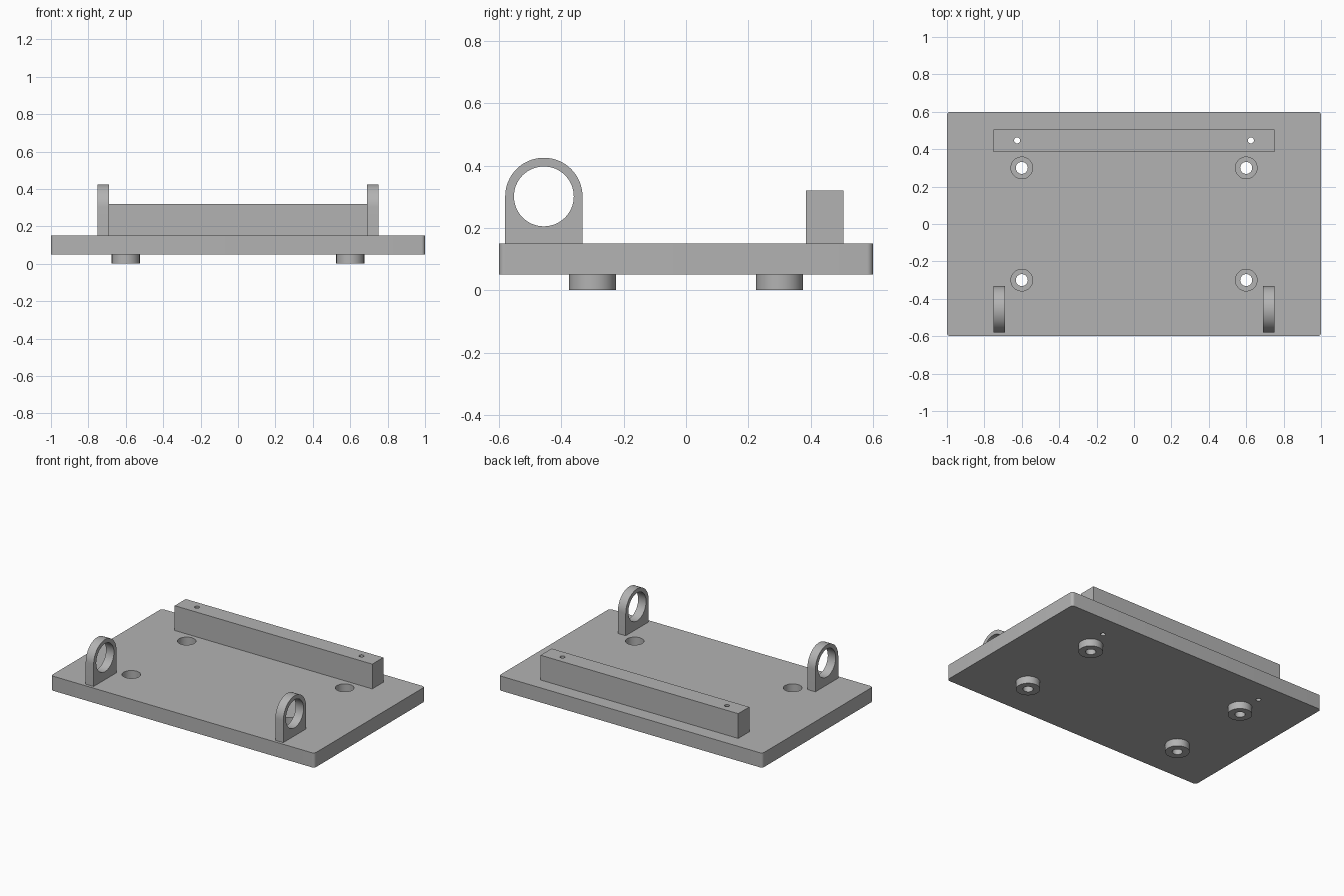
import bpy, bmesh
from math import pi, cos, sin
from mathutils import Matrix, Vector

cube = bpy.data.objects.get("Cube")
if cube:
    bpy.data.objects.remove(cube, do_unlink=True)

grey = bpy.data.materials.new("plain grey")
grey.use_nodes = True
colour = (0.45, 0.45, 0.45, 1)
grey.diffuse_color = colour
grey.node_tree.nodes["Principled BSDF"].inputs["Base Color"].default_value = colour


def arc(cx, cy, r, start, end, steps):
    return [(cx + r * cos(start + (end - start) * i / steps),
             cy + r * sin(start + (end - start) * i / steps)) for i in range(steps + 1)]


def circle(cx, cy, r, steps=48):
    return arc(cx, cy, r, 0, 2 * pi, steps)[:-1]


def prism(name, outline, low, high, turn=None):
    """Extrude a closed outline along z, or along x when turned."""
    bm = bmesh.new()
    face = bm.faces.new([bm.verts.new((x, y, low)) for x, y in outline])
    moved = bmesh.ops.extrude_face_region(bm, geom=[face])["geom"]
    verts = [v for v in moved if isinstance(v, bmesh.types.BMVert)]
    bmesh.ops.translate(bm, verts=verts, vec=Vector((0, 0, high - low)))
    if turn:
        bmesh.ops.transform(bm, matrix=turn, verts=bm.verts)
    bmesh.ops.recalc_face_normals(bm, faces=bm.faces)
    mesh = bpy.data.meshes.new(name)
    bm.to_mesh(mesh)
    bm.free()
    mesh.materials.append(grey)
    obj = bpy.data.objects.new(name, mesh)
    bpy.context.collection.objects.link(obj)
    return obj


def activate(obj):
    bpy.ops.object.select_all(action='DESELECT')
    obj.select_set(True)
    bpy.context.view_layer.objects.active = obj


def drill(obj, cutter):
    cutter.hide_render = True
    mod = obj.modifiers.new("hole", 'BOOLEAN')
    mod.operation = 'DIFFERENCE'
    mod.solver = 'EXACT'
    mod.object = cutter
    activate(obj)
    bpy.ops.object.modifier_apply(modifier=mod.name)
    bpy.data.objects.remove(cutter, do_unlink=True)


def smooth(obj):
    activate(obj)
    bpy.ops.object.shade_smooth_by_angle(angle=pi / 6)


# Base plate with slightly rounded vertical corners
R = 0.02
corners = [(1, 1), (-1, 1), (-1, -1), (1, -1)]
outline = []
for i, (sx, sy) in enumerate(corners):
    outline += arc(sx * (1 - R), sy * (0.6 - R), R, i * pi / 2, (i + 1) * pi / 2, 8)
plate = prism("base_plate", outline, 0.05, 0.15)

# Feet, each with a screw hole and a counterbore sunk from the plate top
for sx, sy in corners:
    x, y = sx * 0.6, sy * 0.3
    side = "left" if sx > 0 else "right"
    end = "rear" if sy > 0 else "front"
    foot = prism(f"{end}_{side}_foot", circle(x, y, 0.075), 0, 0.05)
    drill(foot, prism("screw_cutter", circle(x, y, 0.032), -0.1, 0.2))
    drill(plate, prism("screw_cutter", circle(x, y, 0.032), -0.1, 0.2))
    drill(plate, prism("bore_cutter", circle(x, y, 0.058), 0.09, 0.2))
    smooth(foot)

# Rear bar with a pin hole at each end, running on through the plate
bar = prism("rear_bar", [(-0.75, 0.385), (0.75, 0.385), (0.75, 0.505), (-0.75, 0.505)],
            0.15, 0.32)
for x in (-0.625, 0.625):
    for part in (bar, plate):
        drill(part, prism("pin_cutter", circle(x, 0.447, 0.016, 24), -0.1, 0.5))
smooth(bar)
smooth(plate)

# Front lugs: upright plates with a round top and a large eye
upright = Matrix(((0, 0, 1, 0), (1, 0, 0, 0), (0, 1, 0, 0), (0, 0, 0, 1)))
cy, cz, r = -0.456, 0.301, 0.124
lug_outline = [(cy - r, 0.15), (cy + r, 0.15)] + arc(cy, cz, r, 0, pi, 32)
for side, low in (("left", 0.69), ("right", -0.75)):
    lug = prism(f"{side}_lug", lug_outline, low, low + 0.06, upright)
    drill(lug, prism("eye_cutter", circle(cy, cz, 0.096, 64), low - 0.1, low + 0.2, upright))
    smooth(lug)
